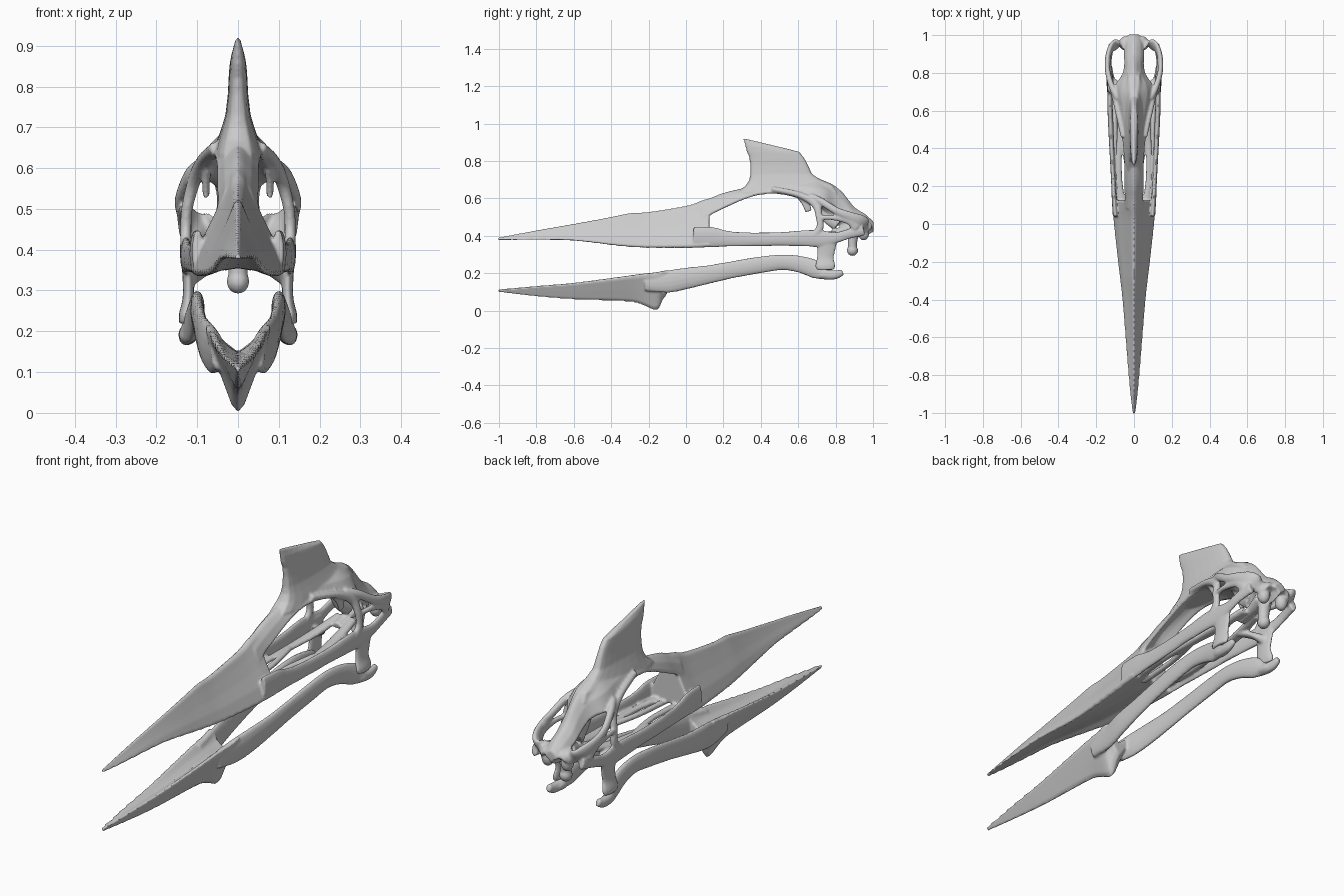
import bpy, bmesh, math
from mathutils import Vector


def spline(rows, n=5):
    """Catmull-Rom through rows of numbers."""
    rows = [tuple(map(float, r)) for r in rows]
    out = []
    for i in range(len(rows) - 1):
        p0, p1, p2, p3 = rows[max(i - 1, 0)], rows[i], rows[i + 1], rows[min(i + 2, len(rows) - 1)]
        for k in range(n):
            t = k / n
            out.append(tuple(
                b + 0.5 * t * (c - a + t * (2 * a - 5 * b + 4 * c - d + t * (3 * (b - c) + d - a)))
                for a, b, c, d in zip(p0, p1, p2, p3)))
    out.append(rows[-1])
    return out


def loft(bm, rings):
    vs = [[bm.verts.new(p) for p in r] for r in rings]
    n = len(vs[0])
    for a, b in zip(vs, vs[1:]):
        for i in range(n):
            j = (i + 1) % n
            bm.faces.new((a[i], a[j], b[j], b[i]))
    bm.faces.new(vs[0])
    bm.faces.new(vs[-1][::-1])


def bar(bm, rows, mirror=True, seg=14):
    """Oval bar; rows are x, y, z, half width across, half depth."""
    pts = spline(rows)
    for s in ((1, -1) if mirror else (1,)):
        rings = []
        for i, p in enumerate(pts):
            q0, q1 = pts[max(i - 1, 0)], pts[min(i + 1, len(pts) - 1)]
            t = (Vector(q1[:3]) - Vector(q0[:3])).normalized()
            side = (Vector((1, 0, 0)) - t * t.x).normalized()
            up = side.cross(t)
            ring = []
            for k in range(seg):
                a = 2 * math.pi * k / seg
                v = Vector(p[:3]) + side * p[3] * math.cos(a) + up * p[4] * math.sin(a)
                ring.append((v.x * s, v.y, v.z))
            rings.append(ring)
        loft(bm, rings)


def ball(bm, c, r):
    res = bmesh.ops.create_uvsphere(bm, u_segments=16, v_segments=10, radius=1)
    for v in res["verts"]:
        v.co = Vector((c[0] + v.co.x * r[0], c[1] + v.co.y * r[1], c[2] + v.co.z * r[2]))


def symmetric(half, y):
    """Full section from a half section running from top centre to bottom centre."""
    right = [(x, y, z) for x, z in half]
    left = [(-x, y, z) for x, z in half[-2:0:-1]]
    return right + left


def finish(bm, name):
    """Fuse the overlapping bones into one smooth skin."""
    bmesh.ops.recalc_face_normals(bm, faces=bm.faces)
    me = bpy.data.meshes.new(name)
    bm.to_mesh(me)
    bm.free()
    ob = bpy.data.objects.new(name, me)
    bpy.context.collection.objects.link(ob)
    rm = ob.modifiers.new("fuse", 'REMESH')
    rm.mode = 'VOXEL'
    rm.voxel_size = 0.0055
    rm.use_smooth_shade = True
    sm = ob.modifiers.new("soften", 'SMOOTH')
    sm.factor = 0.5
    sm.iterations = 3
    return ob


# ---------------- upper skull ----------------
bm = bmesh.new()

# beak: y, bottom z, top z, half width
shape = [(1, 0), (.95, .13), (.8, .27), (.55, .52), (.3, .8), (.06, 1), (0, .92), (.07, .5), (.1, 0)]
rings = []
for y, lo, hi, w in spline([(-1.005, .376, .39, .009), (-.8, .378, .43, .03), (-.6, .373, .465, .045),
                            (-.4, .35, .502, .062), (-.3, .34, .522, .073), (-.2, .335, .528, .085),
                            (0, .334, .56, .107), (.08, .336, .588, .114), (.125, .337, .602, .117)]):
    rings.append(symmetric([(w * f, lo + (hi - lo) * t) for t, f in shape], y))
loft(bm, rings)

# roof over the side openings: y, top z, edge z, half width, underside z
rings = []
for y, top, edge, w, low in spline([(.08, .585, .49, .052, .5), (.14, .607, .525, .05, .54), (.2, .63, .555, .052, .58),
                                    (.3, .655, .6, .053, .615), (.4, .68, .63, .058, .64), (.5, .70, .633, .07, .64),
                                    (.6, .71, .612, .088, .61), (.68, .715, .585, .108, .57), (.74, .695, .585, .098, .52),
                                    (.79, .672, .57, .065, .47), (.84, .63, .53, .054, .44), (.9, .555, .49, .055, .40),
                                    (.96, .515, .47, .05, .40), (1.003, .475, .45, .03, .42)]):
    rings.append(symmetric([(0, top), (w * .25, top - (top - edge) * .12), (w * .65, top - (top - edge) * .45),
                            (w, edge), (w * .85, edge - .012), (w * .4, (edge + low) / 2), (0, low)], y))
loft(bm, rings)

# blade crest: z, front y, rear y, half thickness
rings = []
for z, f, r, t in [(.63, .27, .82, .06), (.67, .32, .79, .05), (.70, .338, .72, .04), (.73, .343, .675, .031),
                   (.78, .343, .652, .025), (.82, .338, .63, .023), (.85, .325, .605, .021)]:
    rings.append([((1 if k < 10 else -1) * t * math.sin(math.pi * (k % 10) / 10) ** .5 if k % 10 else 0,
                   (f + r) / 2 - (r - f) / 2 * math.cos(2 * math.pi * k / 20), z) for k in range(20)])
# slanting top edge
last = rings[-1]
for lift, thin in ((.5, .85), (1, .4)):
    rings.append([(x * thin, y - .02 * lift * (y < .465), z + lift * max(0, .078 - (y - .305) * .27)) for x, y, z in last])
loft(bm, rings)

# cheek bars and the rounded front of the openings
bar(bm, [(.098, .04, .395, .014, .055), (.105, .14, .393, .013, .055), (.108, .2, .386, .012, .046),
         (.113, .3, .381, .012, .039), (.122, .5, .383, .014, .037), (.127, .63, .387, .014, .044),
         (.128, .72, .385, .014, .045), (.13, .8, .39, .012, .03), (.13, .87, .41, .012, .027), (.12, .95, .43, .016, .03)])
# brow bars and rear edge of the large openings
bar(bm, [(.055, .46, .65, .015, .015), (.085, .6, .62, .016, .016), (.107, .69, .57, .016, .022),
         (.125, .712, .50, .014, .018), (.128, .715, .44, .014, .02), (.128, .68, .40, .014, .02)])
# upper temple arches
bar(bm, [(.085, .66, .61, .016, .02), (.115, .72, .585, .016, .02), (.138, .8, .535, .014, .02),
         (.14, .87, .505, .014, .026), (.122, .93, .475, .016, .04), (.085, .955, .455, .016, .04),
         (.03, .96, .46, .02, .035)])
# lower temple struts
bar(bm, [(.126, .71, .495, .012, .012), (.135, .78, .497, .011, .013), (.137, .87, .48, .012, .02),
         (.13, .91, .44, .014, .025)])
# jaw hinge columns
bar(bm, [(.127, .755, .40, .014, .06), (.122, .75, .33, .014, .05), (.122, .745, .28, .014, .046),
         (.128, .745, .24, .017, .054), (.131, .745, .218, .014, .045)])
# tear-duct spurs
bar(bm, [(.07, .60, .63, .012, .022), (.078, .64, .575, .01, .022), (.078, .655, .53, .008, .018)])
# palate bars with wings to the hinges
bar(bm, [(.055, .06, .365, .025, .014), (.075, .2, .366, .017, .012), (.08, .35, .37, .016, .012),
         (.07, .5, .375, .02, .012), (.055, .65, .385, .025, .014), (.035, .8, .41, .02, .016)])
bar(bm, [(.03, .1, .36, .014, .012), (.035, .3, .37, .014, .012), (.065, .47, .375, .014, .012)])
bar(bm, [(.05, .66, .385, .02, .014), (.085, .72, .36, .03, .016), (.122, .76, .33, .02, .025)])
# brain case floor and partition between the eyes
bar(bm, [(0, .72, .60, .012, .05), (0, .75, .53, .014, .05), (0, .82, .47, .035, .05)], False)
bar(bm, [(0, .73, .40, .022, .016), (0, .8, .415, .025, .02), (0, .88, .44, .04, .035)], False)
bar(bm, [(0, .9, .43, .034, .03), (0, .89, .37, .026, .026), (0, .89, .33, .024, .024)], False)
ball(bm, (0, .89, .322), (.028, .03, .03))
for s in (1, -1):
    ball(bm, (s * .137, .86, .5), (.014, .04, .03))
    ball(bm, (s * .05, .95, .415), (.028, .03, .04))
finish(bm, "upper_skull")

# ---------------- lower jaw ----------------
bm = bmesh.new()
# fused front with keel: y, keel z, rim z, half width, trough z
rings = []
for y, lo, hi, w, mid in spline([(-1.005, .099, .115, .008, .113), (-.8, .076, .135, .027, .125),
                                 (-.6, .06, .152, .042, .132), (-.4, .053, .178, .058, .14),
                                 (-.28, .045, .195, .067, .145), (-.22, .025, .203, .071, .147),
                                 (-.17, .003, .208, .075, .148), (-.145, .012, .212, .077, .148),
                                 (-.125, .055, .216, .079, .149), (-.10, .09, .22, .08, .15)], 4):
    h = hi - lo
    rings.append(symmetric([(0, mid), (w * .45, mid + (hi - mid) * .4), (w * .8, hi - .004), (w, hi - h * .03),
                            (w * .97, hi - h * .15), (w * .58, lo + h * .45), (w * .2, lo + h * .08), (0, lo)], y))
loft(bm, rings)
# rear branches
bar(bm, [(.05, -.22, .15, .016, .045), (.063, -.1, .155, .018, .06), (.077, 0, .172, .019, .058),
         (.087, .12, .193, .017, .05), (.094, .25, .219, .016, .046), (.099, .4, .245, .017, .045),
         (.1, .52, .258, .018, .042), (.105, .62, .245, .018, .046), (.114, .7, .217, .019, .048),
         (.124, .75, .193, .02, .028), (.128, .8, .192, .018, .024), (.128, .838, .205, .012, .016)])
# hinge cups
for s in (1, -1):
    ball(bm, (s * .122, .75, .19), (.023, .05, .022))
finish(bm, "lower_jaw")
